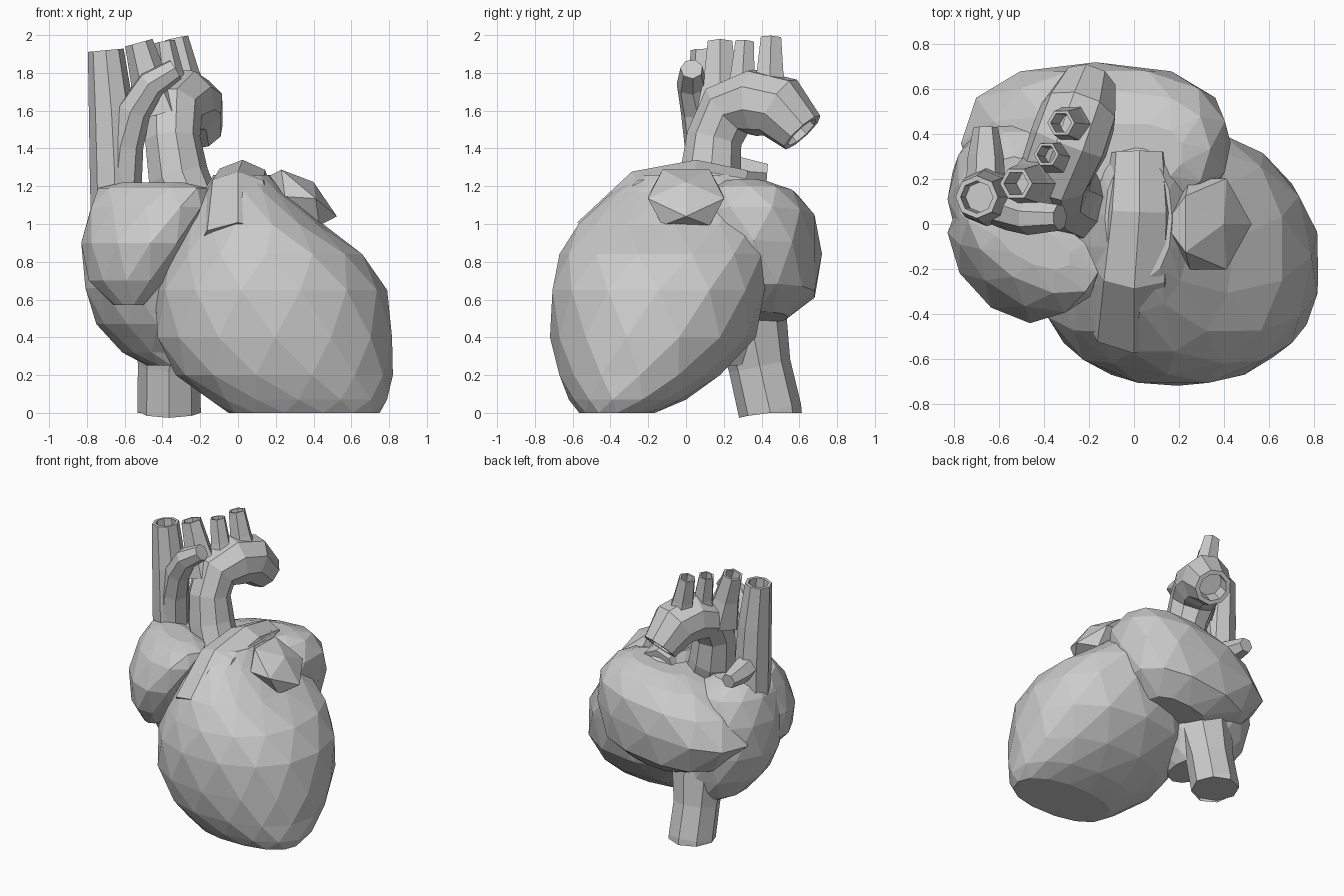
import bpy, bmesh, math
from mathutils import Vector, Matrix

if "Cube" in bpy.data.objects:
    bpy.data.objects.remove(bpy.data.objects["Cube"])


def finish(name, bm):
    bmesh.ops.recalc_face_normals(bm, faces=bm.faces)
    me = bpy.data.meshes.new(name)
    bm.to_mesh(me)
    bm.free()
    ob = bpy.data.objects.new(name, me)
    bpy.context.collection.objects.link(ob)
    return ob


def chamber(name, slices, n=12, power=2.0, skew_y=0.0, skew_z=0.0, pivot=0.0):
    """Faceted loft of slices (z, x0, x1, y0, y1), rings staggered into triangles.
    The skews shear y and z along x about the pivot."""
    bm = bmesh.new()
    rings = []
    e = 2 / power
    for i, (z, x0, x1, y0, y1) in enumerate(slices):
        ring = []
        for k in range(n):
            a = (k + (i % 2) * 0.5) * math.tau / n
            c, s = math.cos(a), math.sin(a)
            x = (x0 + x1) / 2 + (x1 - x0) / 2 * math.copysign(abs(c) ** e, c)
            y = (y0 + y1) / 2 + (y1 - y0) / 2 * math.copysign(abs(s) ** e, s)
            ring.append(bm.verts.new((x, y + skew_y * (x - pivot),
                                      z + skew_z * (x - pivot))))
        rings.append(ring)
    for i in range(len(rings) - 1):
        lo, up = rings[i], rings[i + 1]
        for k in range(n):
            j = (k + 1) % n
            if i % 2 == 0:
                tris = ((lo[k], lo[j], up[k]), (up[k], lo[j], up[j]))
            else:
                tris = ((lo[k], up[j], up[k]), (lo[k], lo[j], up[j]))
            for t in tris:
                bm.faces.new(t)
    bm.faces.new(rings[0])
    bm.faces.new(rings[-1])
    return finish(name, bm)


def vessel(name, path, n=8, hollow=True, depth=0.2):
    """Tube along (x, y, z, radius) points; the last end can be hollow with a rim."""
    bm = bmesh.new()
    pts = [Vector(p[:3]) for p in path]
    rings, quat, prev = [], None, None

    def ring(c, r, q):
        return [bm.verts.new(c + q @ Vector((r * math.cos(k * math.tau / n),
                                             r * math.sin(k * math.tau / n), 0)))
                for k in range(n)]

    for i, p in enumerate(pts):
        t = (pts[min(i + 1, len(pts) - 1)] - pts[max(i - 1, 0)]).normalized()
        quat = (Vector((0, 0, 1)).rotation_difference(t) if quat is None
                else prev.rotation_difference(t) @ quat)
        prev = t
        rings.append(ring(p, path[i][3], quat))
    if hollow:
        r = path[-1][3]
        rings.append(ring(pts[-1], r * 0.76, quat))
        rings.append(ring(pts[-1] - prev * depth, r * 0.72, quat))
    for a, b in zip(rings, rings[1:]):
        for k in range(n):
            j = (k + 1) % n
            bm.faces.new((a[k], a[j], b[j], b[k]))
    bm.faces.new(rings[0])
    bm.faces.new(rings[-1])
    return finish(name, bm)


# Ventricles, cut flat where they stand
chamber("ventricles", [
    (0.00, -0.05, 0.75, -0.57, -0.16),
    (0.07, -0.16, 0.80, -0.62, 0.00),
    (0.20, -0.33, 0.82, -0.68, 0.19),
    (0.40, -0.44, 0.83, -0.72, 0.37),
    (0.65, -0.44, 0.79, -0.72, 0.43),
    (0.84, -0.37, 0.67, -0.67, 0.45),
    (1.00, -0.28, 0.45, -0.58, 0.45),
    (1.17, -0.19, 0.25, -0.39, 0.38),
    (1.26, -0.13, 0.17, -0.25, 0.30)], n=14, power=2.2)

# Left atrium across the back, drooping to a blunt tip
chamber("left_atrium", [
    (0.50, -0.30, 0.20, 0.20, 0.54),
    (0.63, -0.58, 0.36, 0.08, 0.69),
    (0.85, -0.77, 0.43, 0.00, 0.72),
    (1.03, -0.64, 0.42, 0.00, 0.69),
    (1.15, -0.45, 0.34, 0.08, 0.59),
    (1.20, -0.25, 0.22, 0.18, 0.45)],
    n=12, power=2.4, skew_z=0.12, pivot=-0.1)

# Right atrium and its front lobe
chamber("right_atrium", [
    (0.25, -0.48, -0.22, 0.00, 0.40),
    (0.32, -0.62, -0.18, -0.05, 0.46),
    (0.47, -0.75, -0.10, -0.18, 0.50),
    (0.66, -0.82, -0.10, -0.26, 0.52),
    (0.90, -0.83, -0.12, -0.28, 0.50),
    (1.08, -0.79, -0.20, -0.22, 0.42),
    (1.19, -0.72, -0.35, -0.08, 0.30)], n=12)
chamber("right_auricle", [
    (0.57, -0.66, -0.50, -0.32, -0.10),
    (0.70, -0.80, -0.38, -0.41, 0.10),
    (0.90, -0.83, -0.27, -0.44, 0.10),
    (1.09, -0.79, -0.18, -0.36, 0.10),
    (1.19, -0.74, -0.16, -0.26, 0.10),
    (1.22, -0.62, -0.28, -0.16, 0.02)], n=10, skew_y=-0.4, pivot=-0.5)

# Left auricle, a small tilted faceted lobe
bm = bmesh.new()
bmesh.ops.create_icosphere(bm, subdivisions=1, radius=1.08, matrix=(
    Matrix.Translation((0.33, 0.0, 1.14)) @ Matrix.Rotation(math.radians(40), 4, 'Y')
    @ Matrix.Diagonal((0.22, 0.22, 0.10, 1))))
finish("left_auricle", bm)

# Pulmonary trunk bending back over the top
vessel("pulmonary_trunk", [
    (0.00, -0.40, 0.86, 0.23), (0.00, -0.18, 1.12, 0.19),
    (0.02, 0.06, 1.17, 0.17), (0.02, 0.31, 1.14, 0.145)], n=8, hollow=False)

# Lower vein
vessel("inferior_vein", [
    (-0.365, 0.445, 0.0, 0.168), (-0.365, 0.445, 0.01, 0.168),
    (-0.365, 0.39, 0.25, 0.165), (-0.35, 0.33, 0.55, 0.20)], n=8, hollow=False)

# Aorta with arch
vessel("aorta", [
    (-0.22, 0.08, 1.00, 0.16), (-0.32, 0.13, 1.25, 0.165),
    (-0.35, 0.15, 1.45, 0.15), (-0.35, 0.22, 1.60, 0.165),
    (-0.29, 0.36, 1.645, 0.18), (-0.245, 0.49, 1.62, 0.175),
    (-0.205, 0.615, 1.485, 0.13)], n=9, depth=0.12)

# Upper vein with its side branches
vessel("superior_vein", [
    (-0.65, 0.12, 1.05, 0.13), (-0.655, 0.12, 1.30, 0.13),
    (-0.67, 0.12, 1.60, 0.12), (-0.70, 0.12, 1.92, 0.095)], n=8)
vessel("side_vein", [
    (-0.62, 0.11, 1.20, 0.11), (-0.60, 0.09, 1.42, 0.10), (-0.55, 0.06, 1.60, 0.09),
    (-0.46, 0.03, 1.74, 0.08), (-0.33, 0.03, 1.82, 0.06)], n=7, hollow=False)
vessel("back_vein", [
    (-0.66, 0.15, 1.31, 0.09), (-0.66, 0.30, 1.28, 0.08),
    (-0.66, 0.43, 1.27, 0.055)], n=6, hollow=False)

# Three arteries rising from the arch
for name, base, top, r in (
        ("first_arch_artery", (-0.42, 0.18, 1.58), (-0.525, 0.18, 1.96), 0.075),
        ("second_arch_artery", (-0.33, 0.29, 1.62), (-0.39, 0.31, 1.965), 0.056),
        ("third_arch_artery", (-0.25, 0.44, 1.62), (-0.325, 0.45, 1.985), 0.062)):
    mid = Vector(base).lerp(Vector(top), 0.5)
    vessel(name, [(*base, r * 1.9), (*mid, r * 1.3), (*top, r)], n=6)
